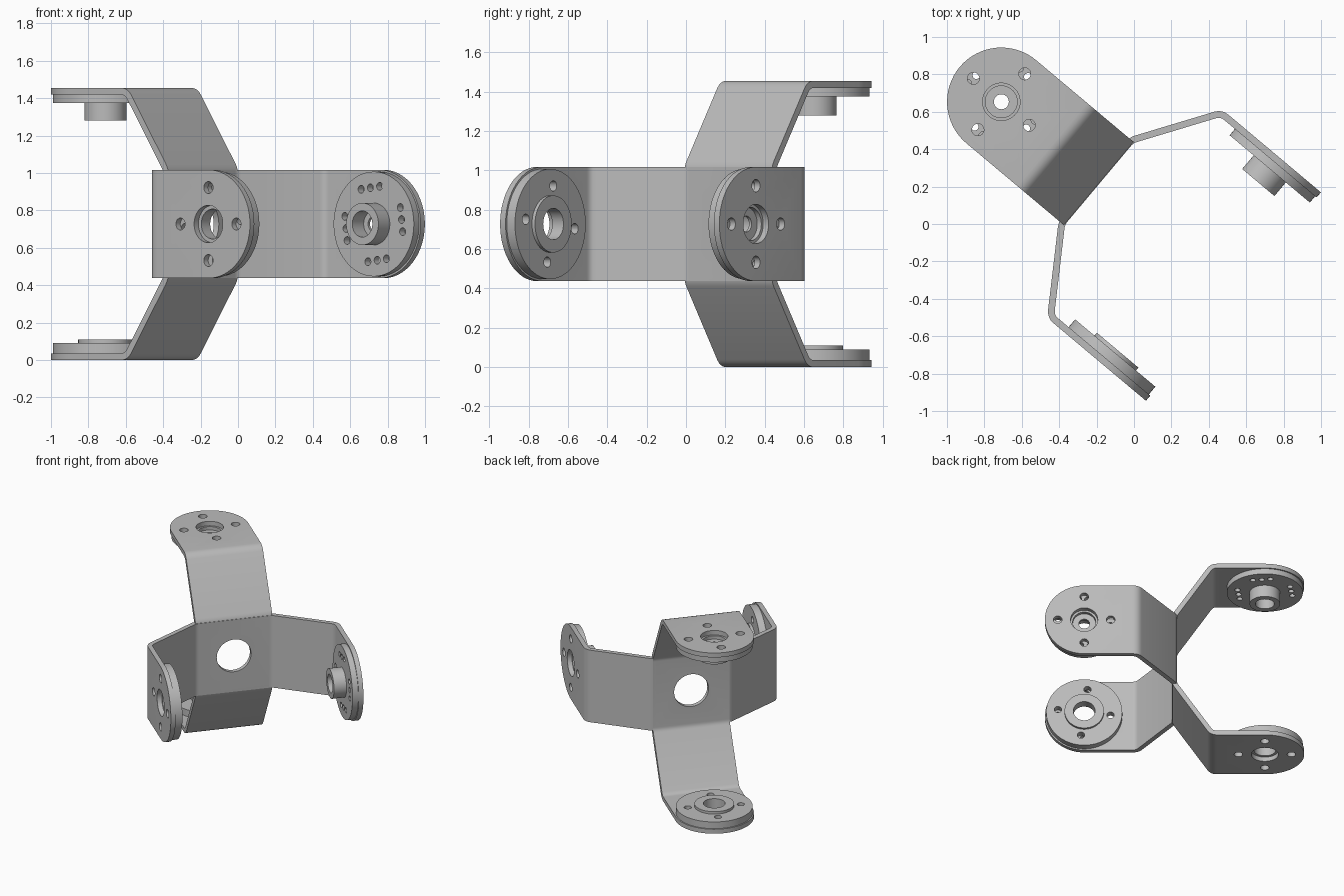
import bpy, bmesh
from math import sin, cos, pi, radians
from mathutils import Matrix, Vector

cube = bpy.data.objects.get("Cube")
if cube:
    bpy.data.objects.remove(cube, do_unlink=True)

grey = bpy.data.materials.new("light grey metal")
grey.use_nodes = True
grey.diffuse_color = (0.5, 0.5, 0.5, 1)
grey.node_tree.nodes["Principled BSDF"].inputs["Base Color"].default_value = (0.5, 0.5, 0.5, 1)

HALF = 0.29       # half width of every strip
THICK = 0.036     # sheet thickness
REACH = 0.7095    # centre to the middle of an end tab
BEND = 0.275      # depth of the outer bend
TAB = 0.665       # depth of the tab centre
BOLT = 0.195      # bolt circle radius

ROOT = Matrix.Translation((-0.2, 0.226, 0.7275)) @ Matrix.Rotation(radians(50), 4, 'Z')
UPRIGHT = Matrix.Rotation(-pi / 2, 4, 'Y') @ Matrix.Rotation(pi, 4, 'X')
STRIPS = {"side": Matrix.Identity(4), "upright": UPRIGHT}


def mount(strip, s):
    """Frame on a tab, its z axis pointing inwards."""
    frame = Matrix(((0, 0, -s, s * REACH), (-s, 0, 0, -TAB), (0, 1, 0, 0), (0, 0, 0, 1)))
    return STRIPS[strip] @ frame


def finish(bm, name):
    bmesh.ops.recalc_face_normals(bm, faces=bm.faces)
    mesh = bpy.data.meshes.new(name)
    bm.to_mesh(mesh)
    bm.free()
    mesh.materials.append(grey)
    ob = bpy.data.objects.new(name, mesh)
    bpy.context.collection.objects.link(ob)
    return ob


def activate(ob):
    bpy.ops.object.select_all(action='DESELECT')
    ob.select_set(True)
    bpy.context.view_layer.objects.active = ob


def combine(ob, other, operation):
    mod = ob.modifiers.new("combine", 'BOOLEAN')
    mod.operation, mod.solver, mod.object = operation, 'EXACT', other
    activate(ob)
    bpy.ops.object.modifier_apply(modifier=mod.name)
    bpy.data.objects.remove(other, do_unlink=True)


def hole(bm, frame, x, y, radius, segments=24):
    bmesh.ops.create_cone(bm, cap_ends=True, segments=segments, radius1=radius, radius2=radius,
                          depth=0.3, matrix=frame @ Matrix.Translation((x, y, 0)))


def rounded(before, corner, after, size):
    """Points that round one corner of a path."""
    a = corner + (before - corner).normalized() * size
    b = corner + (after - corner).normalized() * size
    return [a.lerp(corner, t).lerp(corner.lerp(b, t), t) for t in (0, 0.25, 0.5, 0.75, 1)]


def strip(name, frame):
    """Folded sheet strip with a round tab at each end."""
    mid, low, high, end = (Vector(p) for p in ((0, 0), (HALF, 0), (REACH, -BEND), (REACH, -TAB)))
    half = rounded(mid, low, high, 0.025) + rounded(low, high, end, 0.035)
    path = [Vector((-p.x, p.y)) for p in reversed(half)] + half
    bm = bmesh.new()
    rows = [[bm.verts.new((p.x, p.y, z)) for z in (-HALF, HALF)] for p in path]
    for a, b in zip(rows, rows[1:]):
        bm.faces.new((a[0], b[0], b[1], a[1]))
    for s, row in ((-1, rows[0]), (1, rows[-1])):
        arc = [bm.verts.new((s * REACH, -TAB - HALF * cos(a), HALF * sin(a)))
               for a in (pi * (i / 32 - 0.5) for i in range(33))]
        bm.faces.new([row[1], row[0]] + arc)
    bm.transform(frame)
    ob = finish(bm, name)
    mod = ob.modifiers.new("sheet", 'SOLIDIFY')
    mod.thickness, mod.offset, mod.use_even_offset = THICK, 0, True
    activate(ob)
    bpy.ops.object.modifier_apply(modifier=mod.name)
    return ob


def lathe(name, profile, holes, radius):
    """Turned part about z with drilled holes."""
    bm = bmesh.new()
    verts = [bm.verts.new((r, 0, z)) for r, z in profile]
    edges = [bm.edges.new((a, b)) for a, b in zip(verts, verts[1:] + verts[:1])]
    bmesh.ops.spin(bm, geom=verts + edges, cent=(0, 0, 0), axis=(0, 0, 1),
                   angle=2 * pi, steps=64, use_duplicate=False)
    bmesh.ops.remove_doubles(bm, verts=bm.verts, dist=0.0001)
    ob = finish(bm, name)
    drill = bmesh.new()
    for x, y in holes:
        hole(drill, Matrix.Identity(4), x, y, radius, 16)
    combine(ob, finish(drill, "drill"), 'DIFFERENCE')
    return ob


def smooth(ob):
    activate(ob)
    bpy.ops.object.shade_smooth_by_angle(angle=radians(25))


def around(offsets, tilt):
    """Repeat tangential offsets at four quarters of the bolt circle."""
    return [(Matrix.Rotation(radians(tilt) + k * pi / 2, 2) @ Vector((BOLT, t))).to_tuple()
            for k in range(4) for t in offsets]


# Bracket: two crossed strips, drilled in the middle and on each tab
bracket = strip("bracket", STRIPS["side"])
combine(bracket, strip("upright_strip", STRIPS["upright"]), 'UNION')
cut = bmesh.new()
hole(cut, Matrix.Rotation(pi / 2, 4, 'X'), 0, 0, 0.13, 64)
for kind in STRIPS:
    for s in (-1, 1):
        hole(cut, mount(kind, s), 0, 0, 0.1, 48)
        for x, y in around([0], 0):
            hole(cut, mount(kind, s), x, y, 0.032)
combine(bracket, finish(cut, "drill"), 'DIFFERENCE')
bracket.matrix_world = ROOT
smooth(bracket)

# Drive discs with a tall hub, idler discs with a low boss
face = THICK / 2
drive = [(0.085, face), (0.28, face), (0.28, 0.062), (0.1125, 0.062), (0.1125, 0.157),
         (0.07, 0.157), (0.07, 0.062), (0.04, 0.062), (0.04, 0.045), (0.085, 0.045)]
idler = [(0.08, face), (0.28, face), (0.28, 0.072), (0.145, 0.072), (0.145, 0.092), (0.08, 0.092)]
for kind in STRIPS:
    for ob, s in ((lathe(kind + "_drive_disc", drive, around([-0.065, 0, 0.065], 7), 0.021), 1),
                  (lathe(kind + "_idler_disc", idler, around([0], -7), 0.027), -1)):
        ob.matrix_world = ROOT @ mount(kind, s)
        smooth(ob)
